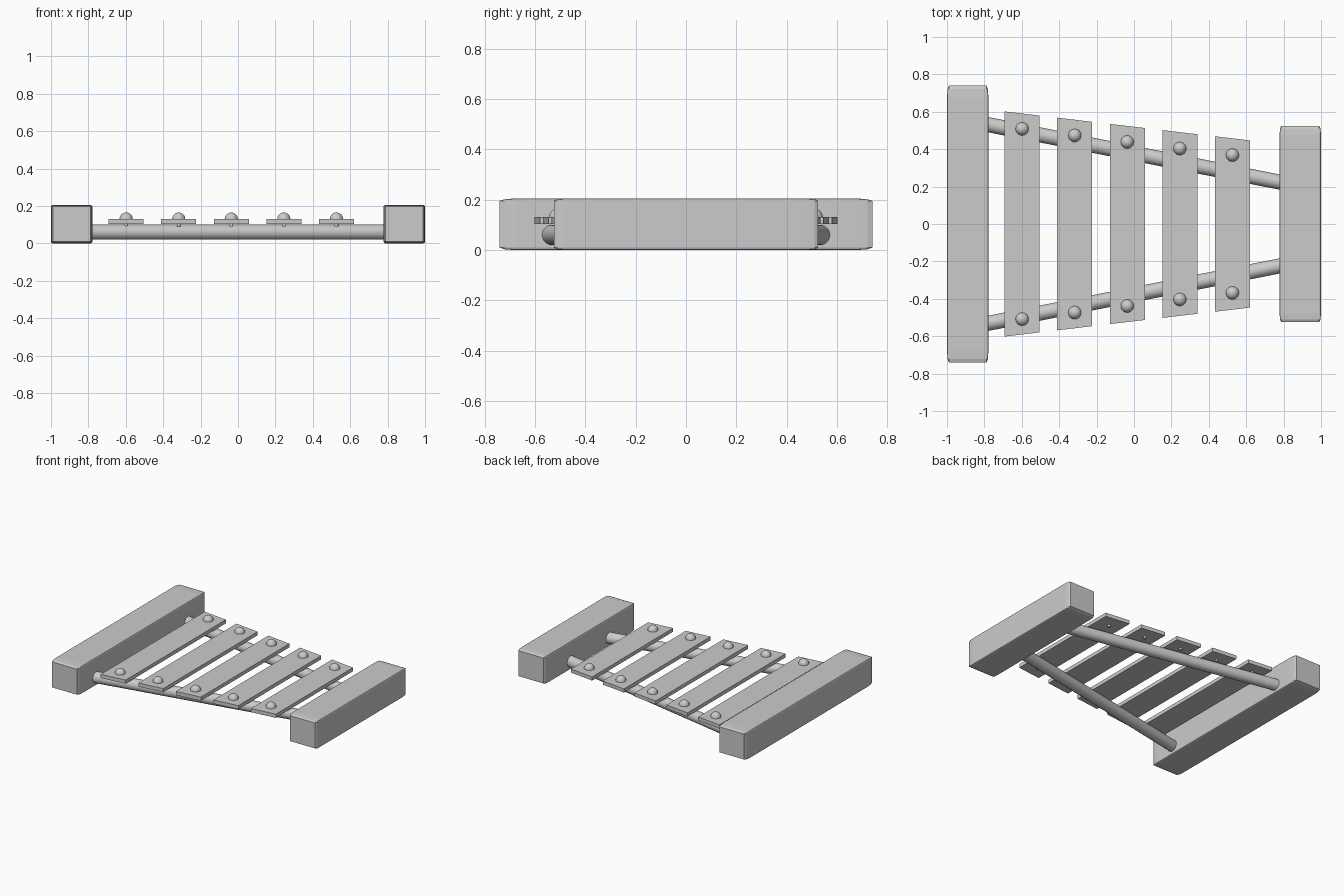
import bpy, bmesh, math
from mathutils import Vector, Matrix

if "Cube" in bpy.data.objects:
    bpy.data.objects.remove(bpy.data.objects["Cube"])


def make_object(name, bm, smooth=False):
    bmesh.ops.recalc_face_normals(bm, faces=bm.faces)
    mesh = bpy.data.meshes.new(name)
    bm.to_mesh(mesh)
    bm.free()
    obj = bpy.data.objects.new(name, mesh)
    bpy.context.collection.objects.link(obj)
    if smooth:
        bpy.ops.object.select_all(action='DESELECT')
        obj.select_set(True)
        bpy.context.view_layer.objects.active = obj
        bpy.ops.object.shade_smooth_by_angle(angle=math.radians(40))
    return obj


def end_block(name, x, length):
    # bevelled unit cube stretched lengthwise, so the bevel is long at the ends
    bm = bmesh.new()
    bmesh.ops.create_cube(bm, size=1)
    bmesh.ops.bevel(bm, geom=bm.edges[:], offset=0.045, segments=2,
                    profile=0.5, affect='EDGES')
    bmesh.ops.scale(bm, verts=bm.verts, vec=(0.222, length, 0.205))
    bmesh.ops.translate(bm, verts=bm.verts, vec=(x, 0, 0.1025))
    make_object(name, bm)


def rod(name, a, b, radius):
    a, b = Vector(a), Vector(b)
    d = b - a
    bm = bmesh.new()
    mat = Matrix.Translation((a + b) / 2) @ d.to_track_quat('Z', 'Y').to_matrix().to_4x4()
    bmesh.ops.create_cone(bm, cap_ends=True, segments=32, radius1=radius,
                          radius2=radius, depth=d.length, matrix=mat)
    make_object(name, bm, smooth=True)


def bar(name, x):
    # tapered plate: the ends follow one slanted line across all bars
    bm = bmesh.new()
    bmesh.ops.create_cube(bm, size=1)
    for v in bm.verts:
        px = x + v.co.x * 0.187
        half = 0.520 - 0.118 * px
        v.co = (px, math.copysign(half, v.co.y), 0.1175 + v.co.z * 0.027)
    make_object(name, bm)


def screw(name, x, y):
    # domed head
    bm = bmesh.new()
    bmesh.ops.create_uvsphere(bm, u_segments=24, v_segments=16, radius=0.035)
    bmesh.ops.bisect_plane(bm, geom=bm.verts[:] + bm.edges[:] + bm.faces[:],
                           plane_co=(0, 0, 0), plane_no=(0, 0, 1), clear_inner=True)
    bmesh.ops.holes_fill(bm, edges=[e for e in bm.edges if e.is_boundary])
    bmesh.ops.translate(bm, verts=bm.verts, vec=(x, y, 0.130))
    # shaft through the bar
    bmesh.ops.create_cone(bm, cap_ends=True, segments=12, radius1=0.01, radius2=0.01,
                          depth=0.042, matrix=Matrix.Translation((x, y, 0.111)))
    make_object(name, bm, smooth=True)


# end blocks
end_block("wide_end_block", -0.889, 1.48)
end_block("narrow_end_block", 0.889, 1.05)

# converging support rods
for side, s in (("front", -1), ("back", 1)):
    rod(f"{side}_support_rod", (-0.80, s * 0.535, 0.06), (0.80, s * 0.22, 0.06), 0.04)

# sound bars with a screw at each end
for i in range(5):
    x = -0.598 + 0.281 * i
    bar(f"sound_bar_{i + 1}", x)
    for side, s in (("front", -1), ("back", 1)):
        screw(f"{side}_screw_{i + 1}", x, s * (0.434 - 0.125 * x))
